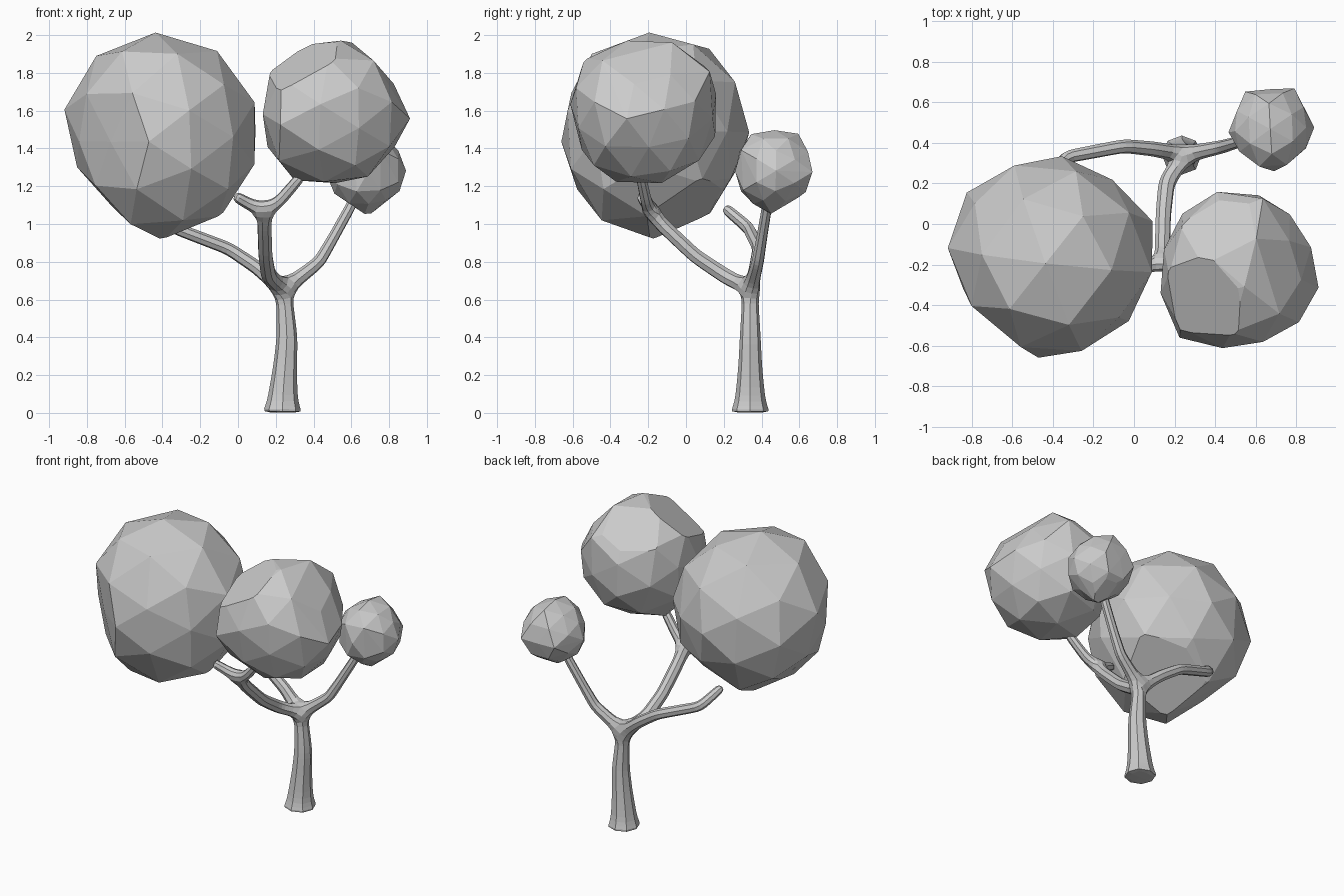
import bpy, bmesh
from mathutils import Vector, Matrix

cube = bpy.data.objects.get("Cube")
if cube:
    bpy.data.objects.remove(cube)

grey = bpy.data.materials.new("plain_grey")
grey.use_nodes = True
grey.diffuse_color = (0.6, 0.6, 0.6, 1)
grey.node_tree.nodes["Principled BSDF"].inputs["Base Color"].default_value = grey.diffuse_color


def add_object(name, bm):
    mesh = bpy.data.meshes.new(name)
    bm.to_mesh(mesh)
    bm.free()
    mesh.materials.append(grey)
    obj = bpy.data.objects.new(name, mesh)
    bpy.context.collection.objects.link(obj)
    return obj


def frame(first, second):
    """Right-handed axes with the first along one direction, the second leaning to another."""
    a = Vector(first).normalized()
    c = a.cross(Vector(second)).normalized()
    return Matrix((a, c.cross(a), c)).transposed()


def guide_points(outline, first, second):
    """Points along a closed outline drawn in the plane of two axes."""
    ring = []
    for u, v in outline:
        p = Vector((0, 0, 0))
        p[first], p[second] = u, v
        ring.append(p)
    return [p.lerp(q, t) for p, q in zip(ring, ring[1:] + ring[:1]) for t in (0, 1 / 3, 2 / 3)]


def foliage(name, centre, pole, neighbour, front, side, top, cuts):
    """Faceted ball that follows three outlines around its centre, with a few flat cuts."""
    guides = guide_points(front, 0, 2) + guide_points(side, 1, 2) + guide_points(top, 0, 1)
    ball = bmesh.new()
    bmesh.ops.create_icosphere(ball, subdivisions=2, radius=1)
    low = min(ball.verts, key=lambda v: v.co.z).co
    corner = max(ball.verts, key=lambda v: len(v.link_edges) == 5 and v.co.z < 0 and v.co.x).co
    turn = frame(pole, neighbour) @ frame(low, corner).transposed()
    bm = bmesh.new()
    for v in ball.verts:
        way = (turn @ v.co).normalized()
        # Radius blends from the guide points nearest this direction
        weights = [(1.02 - way.dot(g.normalized())) ** -3 for g in guides]
        radius = sum(w * g.length for w, g in zip(weights, guides)) / sum(weights)
        bm.verts.new(way * radius * 1.03)
    ball.free()
    bmesh.ops.convex_hull(bm, input=bm.verts)
    for x, y, z, distance in cuts:
        normal = Vector((x, y, z)).normalized()
        bmesh.ops.bisect_plane(bm, geom=bm.verts[:] + bm.edges[:] + bm.faces[:], dist=1e-5,
                               plane_co=normal * distance, plane_no=normal, clear_outer=True)
        bmesh.ops.holes_fill(bm, edges=[e for e in bm.edges if e.is_boundary], sides=0)
    # Drop points inside the hull and weld slivers left by the cuts
    bmesh.ops.delete(bm, geom=[v for v in bm.verts if not v.link_faces], context="VERTS")
    bmesh.ops.remove_doubles(bm, verts=bm.verts, dist=0.02)
    bmesh.ops.recalc_face_normals(bm, faces=bm.faces)
    bmesh.ops.translate(bm, verts=bm.verts, vec=centre)
    return add_object(name, bm)


foliage("large_foliage", (-0.415, -0.17, 1.46), (0.36, 0.45, -0.82), (-0.29, -0.37, -0.88),
        front=[(-0.16, 0.53), (0.01, 0.54), (0.3, 0.45), (0.49, 0.24), (0.5, 0.02),
               (0.47, -0.34), (-0.01, -0.54), (-0.37, -0.26), (-0.5, 0.02), (-0.48, 0.3)],
        side=[(-0.5, 0), (-0.42, 0.31), (-0.3, 0.47), (0, 0.54), (0.29, 0.49), (0.47, 0.23),
              (0.48, -0.06), (0.31, -0.39), (0, -0.54), (-0.3, -0.44), (-0.42, -0.25)],
        top=[(-0.5, 0.16), (-0.3, 0.45), (0.08, 0.5), (0.34, 0.35), (0.5, 0.19),
             (0.48, -0.16), (0.28, -0.42), (0.01, -0.49), (-0.37, -0.24), (-0.48, 0.01)],
        cuts=[(0.36, 0.45, -0.82, 0.438)])

foliage("middle_foliage", (0.53, -0.22, 1.595), (-0.47, -0.35, 0.81), (-0.3, 0.53, 0.8),
        front=[(-0.39, 0.14), (-0.33, 0.25), (-0.09, 0.39), (0.21, 0.21), (0.38, 0.05),
               (0.23, -0.32), (-0.12, -0.39), (-0.36, -0.3)],
        side=[(-0.38, 0.14), (-0.28, 0.33), (0.03, 0.39), (0.17, 0.36), (0.36, 0.22),
              (0.38, -0.2), (0.03, -0.39), (-0.19, -0.36), (-0.34, -0.2)],
        top=[(-0.39, -0.04), (-0.35, 0.2), (-0.15, 0.39), (0.06, 0.36), (0.27, 0.24),
             (0.35, 0.06), (0.38, -0.14), (0.27, -0.27), (0.13, -0.34), (-0.13, -0.39),
             (-0.37, -0.31)],
        cuts=[(-0.47, -0.35, 0.81, 0.34), (-0.3, 0.53, 0.8, 0.347)])

foliage("small_foliage", (0.68, 0.465, 1.275), (0, 0.51, -0.86), (1, 0, -0.5),
        front=[(0.05, 0.22), (0.15, 0.13), (0.22, 0.02), (0.18, -0.08), (0, -0.23),
               (-0.18, -0.09), (-0.21, 0.03), (-0.15, 0.15)],
        side=[(-0.2, 0), (-0.19, 0.11), (-0.13, 0.19), (0, 0.23), (0.15, 0.19), (0.2, 0.04),
              (0.18, -0.1), (-0.02, -0.23), (-0.18, -0.1)],
        top=[(-0.21, 0), (-0.12, 0.19), (0.13, 0.19), (0.21, -0.06), (-0.01, -0.2),
             (-0.21, -0.07)],
        cuts=[(0, 0.51, -0.86, 0.182)])

# Trunk and branches: a skeleton of (x, y, z, radius) wrapped in a skin
bm = bmesh.new()
skin = bm.verts.layers.skin.verify()


def limb(start, points):
    for x, y, z, radius in points:
        v = bm.verts.new((x, y, z))
        v[skin].radius = (radius, radius)
        if start:
            bm.edges.new((start, v))
        else:
            v[skin].use_root = True
        start = v
    return start


crotch = limb(None, [(0.235, 0.34, 0, 0.11), (0.235, 0.34, 0.015, 0.108), (0.237, 0.34, 0.06, 0.09),
                     (0.24, 0.34, 0.13, 0.08), (0.25, 0.34, 0.25, 0.068), (0.26, 0.34, 0.4, 0.06),
                     (0.25, 0.34, 0.55, 0.05), (0.24, 0.34, 0.65, 0.045)])
limb(crotch, [(0.1, 0.37, 0.77, 0.04), (-0.05, 0.385, 0.87, 0.037),
              (-0.34, 0.33, 0.98, 0.035), (-0.42, 0.2, 1.09, 0.03)])
limb(crotch, [(0.43, 0.38, 0.8, 0.036), (0.5, 0.4, 0.92, 0.032),
              (0.6, 0.43, 1.1, 0.03), (0.63, 0.44, 1.18, 0.03)])
fork = limb(crotch, [(0.16, 0.2, 0.73, 0.045), (0.145, 0.05, 0.83, 0.042),
                     (0.14, -0.12, 0.99, 0.042), (0.14, -0.19, 1.07, 0.042)])
limb(fork, [(0.05, -0.21, 1.11, 0.034), (-0.02, -0.24, 1.15, 0.03)])
limb(fork, [(0.22, -0.21, 1.12, 0.034), (0.34, -0.24, 1.26, 0.03)])
tree = add_object("trunk_and_branches", bm)
tree.modifiers.new("Skin", "SKIN")
smooth = tree.modifiers.new("Subdivision", "SUBSURF")
smooth.levels = smooth.render_levels = 1
